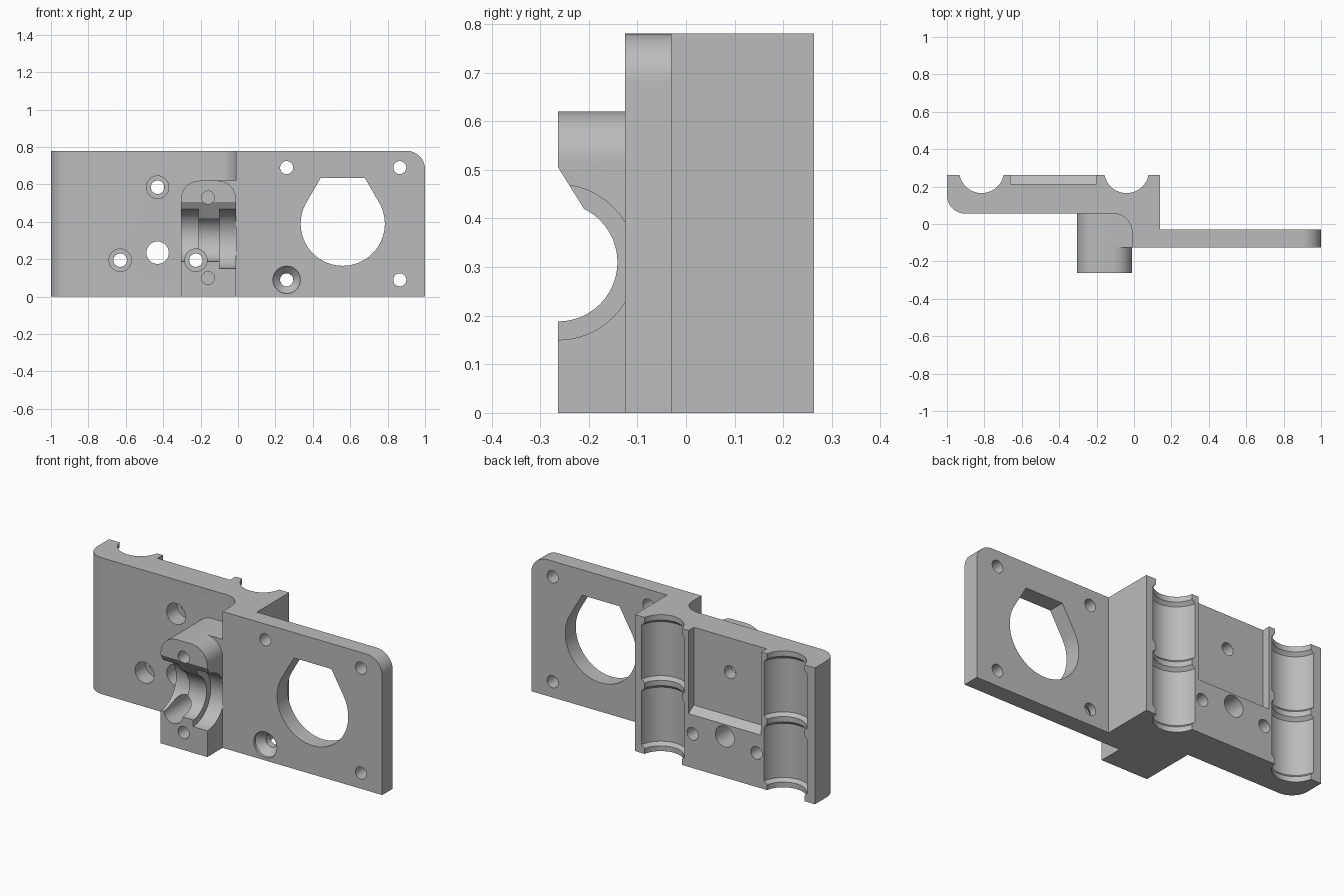
import bpy, bmesh
from math import cos, sin, radians

old = bpy.data.objects.get("Cube")
if old:
    bpy.data.objects.remove(old)

grey = bpy.data.materials.new("plain grey")
grey.use_nodes = True
COLOUR = (0.5, 0.5, 0.5, 1)
grey.diffuse_color = COLOUR
grey.node_tree.nodes["Principled BSDF"].inputs["Base Color"].default_value = COLOUR


def arc(u, v, r, start, end, n=12):
    angles = [radians(start + (end - start) * i / n) for i in range(n + 1)]
    return [(u + r * cos(a), v + r * sin(a)) for a in angles]


def circle(u, v, r, n=48):
    return arc(u, v, r, 0, 360, n)[:-1]


def loft(name, axis, sections):
    """Solid through (depth, outline) sections stacked along an axis."""
    place = {"x": lambda u, v, d: (d, u, v),
             "y": lambda u, v, d: (u, d, v),
             "z": lambda u, v, d: (u, v, d)}[axis]
    bm = bmesh.new()
    rings = [[bm.verts.new(place(u, v, d)) for u, v in pts] for d, pts in sections]
    bm.faces.new(rings[0])
    bm.faces.new(rings[-1])
    for low, high in zip(rings, rings[1:]):
        for i in range(len(low)):
            j = (i + 1) % len(low)
            bm.faces.new((low[i], low[j], high[j], high[i]))
    bmesh.ops.recalc_face_normals(bm, faces=bm.faces)
    mesh = bpy.data.meshes.new(name)
    bm.to_mesh(mesh)
    bm.free()
    mesh.materials.append(grey)
    ob = bpy.data.objects.new(name, mesh)
    bpy.context.collection.objects.link(ob)
    return ob


def prism(name, axis, pts, a, b):
    return loft(name, axis, [(a, pts), (b, pts)])


def rect(u0, u1, v0, v1):
    return [(u0, v0), (u1, v0), (u1, v1), (u0, v1)]


def combine(target, tool, operation="DIFFERENCE"):
    mod = target.modifiers.new("combine", "BOOLEAN")
    mod.operation, mod.object, mod.solver = operation, tool, "EXACT"
    bpy.context.view_layer.objects.active = target
    bpy.ops.object.modifier_apply(modifier=mod.name)
    bpy.data.objects.remove(tool)


TOP = 0.78

# Main bracket: rear plate, connecting web and motor plate in one plan outline
plan = [(-1, 0.263), (0.14, 0.263), (0.14, -0.03), (1, -0.03), (1, -0.125), (-0.01, -0.125)]
plan += arc(-0.11, -0.045, 0.1, 0, 90)
plan += arc(-0.9, 0.155, 0.1, 270, 180)
bracket = prism("carriage_bracket", "z", plan, 0, TOP)

# Rounded upper corner of the motor plate
corner = arc(0.9, TOP - 0.1, 0.1, 0, 90) + [(0.9, 0.9), (1.1, 0.9), (1.1, TOP - 0.1)]
combine(bracket, prism("corner_cutter", "y", corner, -0.2, 0.1))

# Drive block in front, with the bearing seats cut across it
outline = [(-0.305, 0), (-0.01, 0)] + arc(-0.11, 0.52, 0.1, 0, 90) + arc(-0.205, 0.52, 0.1, 90, 180)
block = prism("drive_block", "y", outline, -0.263, 0.1)
combine(block, prism("block_shoulder", "y", rect(-0.15, -0.01, 0.3, 0.62), -0.125, 0.1), "UNION")
ramp = [(-0.3, 0.31), (-0.2, 0.31), (-0.21, 0.42), (-0.263, 0.505), (-0.3, 0.564)]
combine(block, prism("ramp_cutter", "x", ramp, -0.4, 0.1))
for z, r, a, b in ((0.31, 0.122, -0.4, 0.1), (0.31, 0.16, -0.1, 0.1), (0.33, 0.14, -0.4, -0.21)):
    combine(block, prism("seat_cutter", "x", circle(-0.263, z, r), a, b))
combine(block, prism("side_notch_cutter", "z", rect(-0.4, -0.285, -0.06, -0.01), 0.13, 0.26))
for z in (0.1, 0.53):
    combine(block, prism("screw_pilot_cutter", "y", circle(-0.16, z, 0.035, 24), -0.4, -0.05))
combine(bracket, block, "UNION")

# Motor opening: a circle closed by a flat-topped peak
opening = arc(0.56, 0.39, 0.225, 150, 390, 48) + [(0.678, 0.635), (0.442, 0.635)]
combine(bracket, prism("motor_opening_cutter", "y", opening, -0.2, 0.1))

# Motor screw holes, one countersunk
for x, z in ((0.26, 0.69), (0.865, 0.69), (0.865, 0.09), (0.26, 0.09)):
    combine(bracket, prism("motor_screw_cutter", "y", circle(x, z, 0.035, 24), -0.2, 0.1))
combine(bracket, loft("countersink_cutter", "y", [
    (-0.15, circle(0.26, 0.09, 0.073)), (-0.11, circle(0.26, 0.09, 0.073)),
    (-0.07, circle(0.26, 0.09, 0.035))]))

# Counterbored mounting holes and the plain hole through the rear plate
for x, z in ((-0.43, 0.585), (-0.63, 0.195), (-0.225, 0.195)):
    combine(bracket, prism("mount_hole_cutter", "y", circle(x, z, 0.036, 24), -0.4, 0.4))
    combine(bracket, prism("counterbore_cutter", "y", circle(x, z, 0.06, 32), -0.4, 0.15))
combine(bracket, prism("plain_hole_cutter", "y", circle(-0.43, 0.235, 0.06, 32), -0.1, 0.4))

# Shallow recess in the back with a sloped sill
recess = [(0.215, 0.335), (0.3, 0.28), (0.3, 0.9), (0.215, 0.9)]
combine(bracket, prism("recess_cutter", "x", recess, -0.66, -0.2))

# Rod channels: narrow lips with two wider bearing pockets each
for x in (-0.815, -0.04):
    lip, seat = circle(x, 0.285, 0.12), circle(x, 0.285, 0.138)
    combine(bracket, prism("rod_cutter", "z", lip, -0.1, 0.9))
    for low in (0.03, 0.405):
        high = low + 0.345
        combine(bracket, loft("bearing_cutter", "z", [
            (low, lip), (low + 0.018, seat), (high - 0.018, seat), (high, lip)]))

# Smooth curves, crisp edges
bpy.ops.object.select_all(action="DESELECT")
bracket.select_set(True)
bpy.context.view_layer.objects.active = bracket
bpy.ops.object.shade_smooth_by_angle(angle=radians(25))
